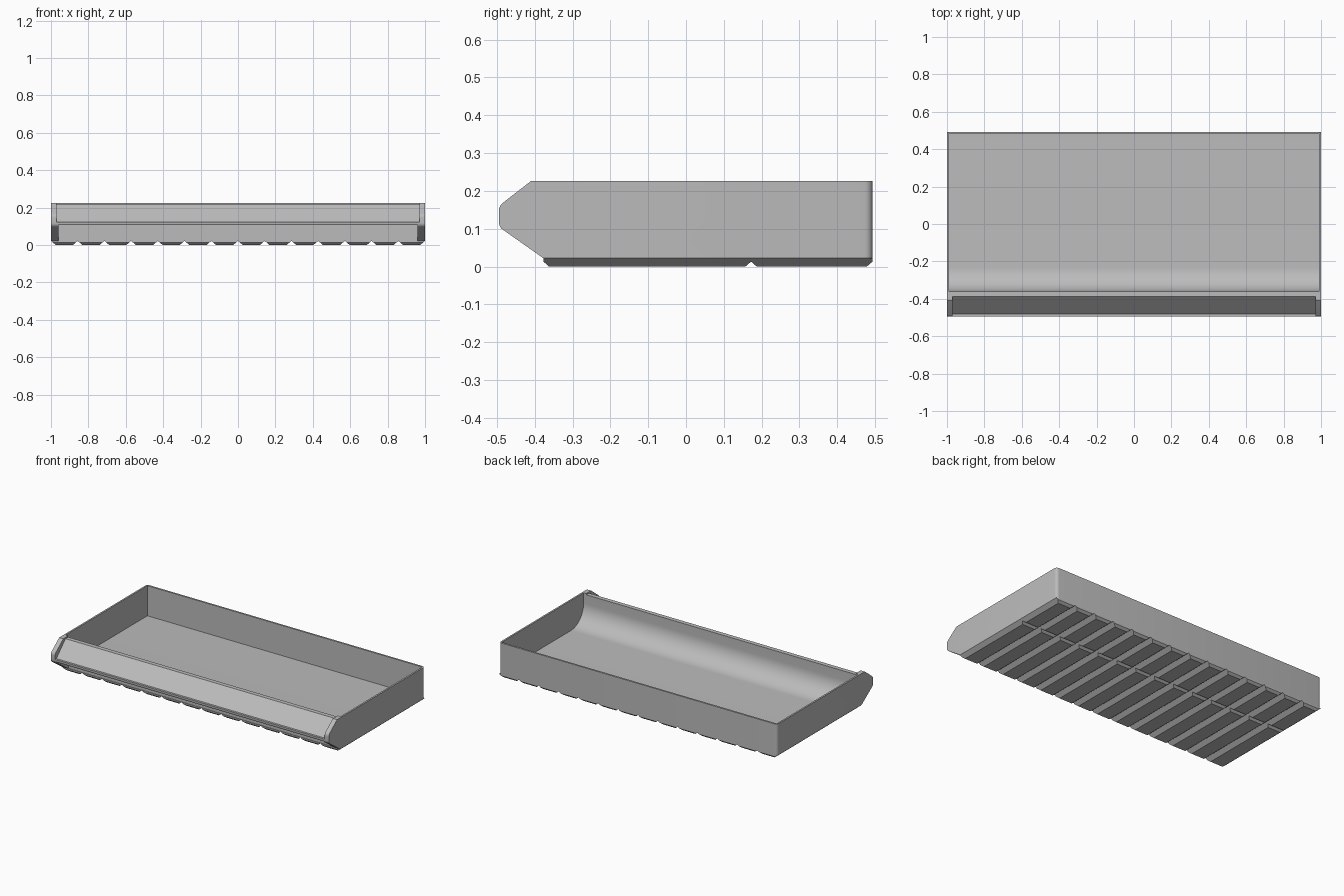
import bpy, bmesh, math
from mathutils import Vector

cube = bpy.data.objects.get("Cube")
if cube:
    bpy.data.objects.remove(cube, do_unlink=True)

grey = bpy.data.materials.new("plain grey")
grey.use_nodes = True
colour = (0.5, 0.5, 0.5, 1)
grey.diffuse_color = colour
grey.node_tree.nodes["Principled BSDF"].inputs["Base Color"].default_value = colour


def add_object(name, bm):
    bmesh.ops.recalc_face_normals(bm, faces=bm.faces)
    mesh = bpy.data.meshes.new(name)
    bm.to_mesh(mesh)
    bm.free()
    mesh.materials.append(grey)
    obj = bpy.data.objects.new(name, mesh)
    bpy.context.collection.objects.link(obj)
    return obj


def extrude_profile(points, half):
    """Side profile of (y, z) points, extruded across x."""
    bm = bmesh.new()
    face = bm.faces.new([bm.verts.new((-half, y, z)) for y, z in points])
    out = bmesh.ops.extrude_face_region(bm, geom=[face])
    moved = [v for v in out["geom"] if isinstance(v, bmesh.types.BMVert)]
    bmesh.ops.translate(bm, verts=moved, vec=(2 * half, 0, 0))
    bmesh.ops.recalc_face_normals(bm, faces=bm.faces)
    return bm


def bevel(bm, test, width):
    edges = [e for e in bm.edges if test(e.verts[0].co, e.verts[1].co)]
    bmesh.ops.bevel(bm, geom=edges, offset=width, segments=5, profile=0.5,
                    affect="EDGES")


def cut(obj, points, half):
    cutter = add_object("cutter", extrude_profile(points, half))
    cutter.hide_render = True
    mod = obj.modifiers.new("cut", "BOOLEAN")
    mod.operation = "DIFFERENCE"
    mod.solver = "EXACT"
    mod.object = cutter
    bpy.context.view_layer.objects.active = obj
    bpy.ops.object.modifier_apply(modifier=mod.name)
    bpy.data.objects.remove(cutter, do_unlink=True)


FRONT, BACK, BASE, TOP = -0.377, 0.493, 0.022, 0.226

# Tray block with a pointed nose, rounded at the nose and back corners
bm = extrude_profile([(BACK, BASE), (BACK, TOP), (-0.41, TOP), (-0.495, 0.16),
                      (-0.495, 0.105), (FRONT, BASE)], 1)
bevel(bm, lambda a, b: a.y < -0.49 and b.y < -0.49 and abs(a.x - b.x) > 1, 0.012)
bevel(bm, lambda a, b: a.y > 0.49 and b.y > 0.49 and abs(a.z - b.z) > 0.1, 0.02)
tray = add_object("tray", bm)

# Hollow with a scooped front wall
r, floor, wall = 0.13, 0.03, -0.36
scoop = [(wall + r - r * math.sin(t), floor + r - r * math.cos(t))
         for t in [math.pi / 2 * i / 16 for i in range(17)]]
cut(tray, [(0.481, 0.3), (0.481, floor)] + scoop + [(wall, 0.3)], 0.989)

# Sloped label recess between the end plates
cut(tray, [(-0.34, 0.3), (-0.34, 0.218), (-0.388, 0.218), (-0.481, 0.124),
           (-0.6, 0.124), (-0.6, 0.3)], 0.97)

# Open space under the label shelf
cut(tray, [(-0.373, 0), (-0.373, 0.107), (-0.6, 0.107), (-0.6, 0)], 0.96)

# Chamfered feet: fourteen columns, a long front row and a short back row
COLUMNS, SPLIT = 14, 0.172
pitch = 2 / COLUMNS
feet = bmesh.new()
for y0, y1 in ((FRONT, SPLIT), (SPLIT, BACK)):
    for i in range(COLUMNS):
        x0 = -1 + i * pitch
        x1 = x0 + pitch
        foot = extrude_profile([(y0, 0), (y1, 0), (y1, BASE), (y0, BASE)], pitch / 2)
        bmesh.ops.translate(foot, verts=foot.verts, vec=((x0 + x1) / 2, 0, 0))
        for point, normal in (((x0, 0, BASE), (-BASE, 0, -0.026)),
                              ((x1, 0, BASE), (BASE, 0, -0.026)),
                              ((0, y0, 0.013), (0, -0.013, -0.015)),
                              ((0, y1, 0.013), (0, 0.013, -0.015))):
            geom = foot.verts[:] + foot.edges[:] + foot.faces[:]
            res = bmesh.ops.bisect_plane(foot, geom=geom, plane_co=point,
                                         plane_no=Vector(normal).normalized(),
                                         clear_outer=True)
            rim = [e for e in foot.edges if e.is_boundary]
            bmesh.ops.holes_fill(foot, edges=rim, sides=0)
        bmesh.ops.recalc_face_normals(foot, faces=foot.faces)
        part = bpy.data.meshes.new("foot")
        foot.to_mesh(part)
        foot.free()
        feet.from_mesh(part)
        bpy.data.meshes.remove(part)
add_object("feet", feet)

# Smooth curved areas, keep hard edges
bpy.ops.object.select_all(action="DESELECT")
tray.select_set(True)
bpy.context.view_layer.objects.active = tray
bpy.ops.object.shade_smooth_by_angle(angle=math.radians(25))
